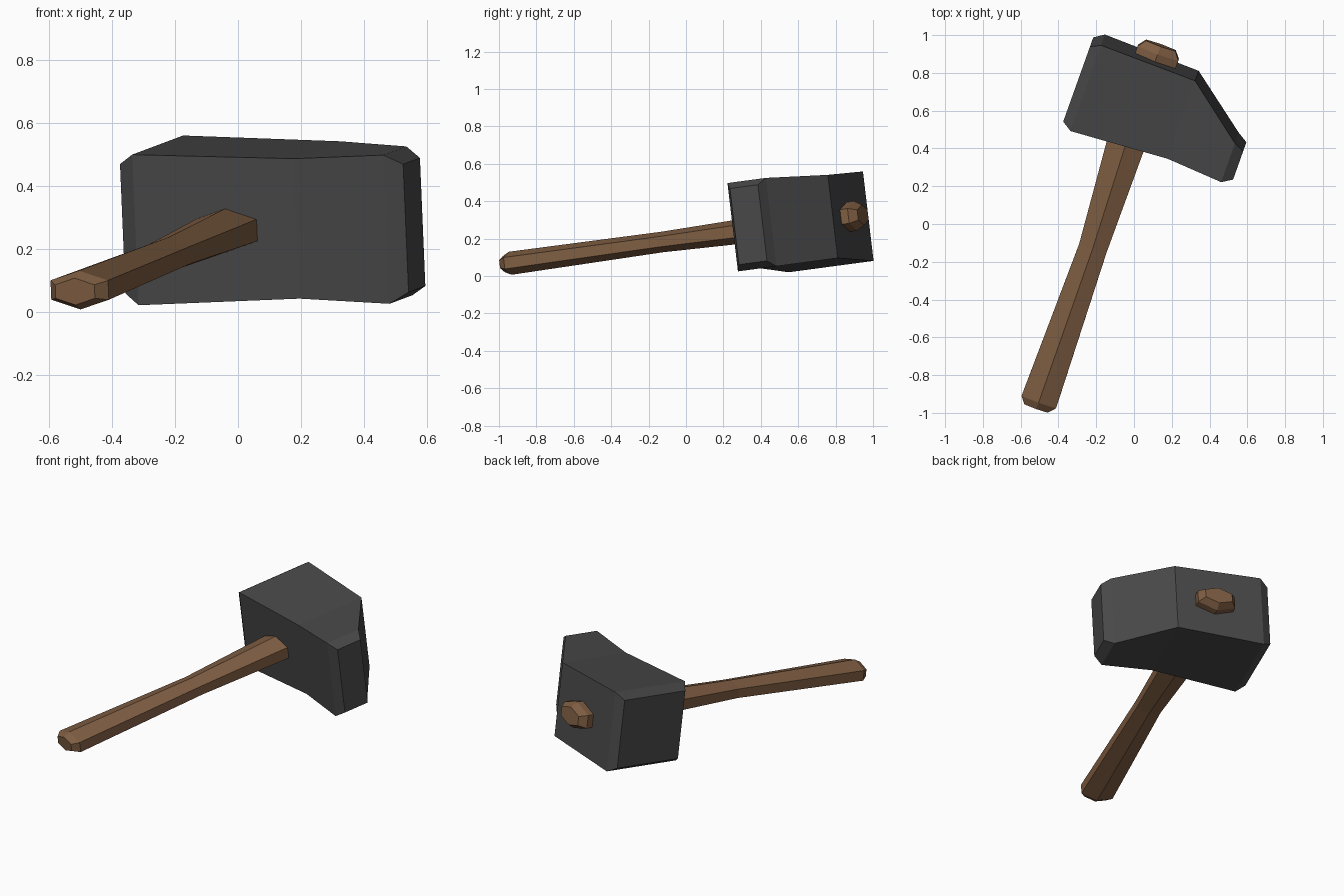
import bpy
from mathutils import Matrix, Vector

if "Cube" in bpy.data.objects:
    bpy.data.objects.remove(bpy.data.objects["Cube"])

# Tilted frame of the hammer: U across the head, V along the handle, W through the head
U = Vector((0.942, -0.336, 0)).normalized()
V = Vector((0.333, 0.934, 0.125))
V = (V - U * V.dot(U)).normalized()
W = U.cross(V)
FRAME = Matrix((U, V, W)).transposed().to_4x4()


def material(name, color):
    mat = bpy.data.materials.new(name)
    mat.diffuse_color = (*color, 1)
    mat.use_nodes = True
    mat.node_tree.nodes["Principled BSDF"].inputs["Base Color"].default_value = mat.diffuse_color
    return mat


def loft(name, rings, mat, flip=False):
    """Skin equal-sized rings of points and cap both ends."""
    n = len(rings[0])
    verts = [p for ring in rings for p in ring]
    faces = [(r * n + i, r * n + (i + 1) % n, (r + 1) * n + (i + 1) % n, (r + 1) * n + i)
             for r in range(len(rings) - 1) for i in range(n)]
    last = (len(rings) - 1) * n
    faces += [tuple(reversed(range(n))), tuple(range(last, last + n))]
    if flip:
        faces = [f[::-1] for f in faces]
    mesh = bpy.data.meshes.new(name)
    mesh.from_pydata(verts, [], faces)
    mesh.transform(FRAME)
    mesh.materials.append(mat)
    obj = bpy.data.objects.new(name, mesh)
    bpy.context.collection.objects.link(obj)
    return obj


# Head: rectangular sections along U (u, front v, back v, half height)
MID_W = 0.21
head_sections = [(-0.535, 0.44, 0.865, 0.207), (-0.482, 0.41, 0.896, 0.241),
                 (0.05, 0.443, 0.884, 0.224), (0.36, 0.423, 0.643, 0.238),
                 (0.415, 0.453, 0.613, 0.205)]
head_rings = [[(u, a, MID_W - h), (u, b, MID_W - h), (u, b, MID_W + h), (u, a, MID_W + h)]
              for u, a, b, h in head_sections]
loft("hammer_head", head_rings, material("dark_iron", (0.065, 0.065, 0.065)))

# Handle: hexagonal sections along V (v, centre u, centre w, half width, half height)
handle_sections = [(-1.075, -0.16, 0.2, 0.066, 0.043), (-1.037, -0.158, 0.2, 0.097, 0.062),
                   (-0.17, -0.162, 0.205, 0.076, 0.055), (0.42, -0.183, 0.206, 0.102, 0.069),
                   (0.93, -0.184, 0.207, 0.115, 0.08), (0.972, -0.184, 0.207, 0.083, 0.055)]
HEX = [(0, 1), (1, 0.5), (1, -0.5), (0, -1), (-1, -0.5), (-1, 0.5)]
handle_rings = [[(cu + x * hw, v, cw + z * hh) for x, z in HEX]
                for v, cu, cw, hw, hh in handle_sections]
loft("handle", handle_rings, material("wood", (0.21, 0.11, 0.055)))
